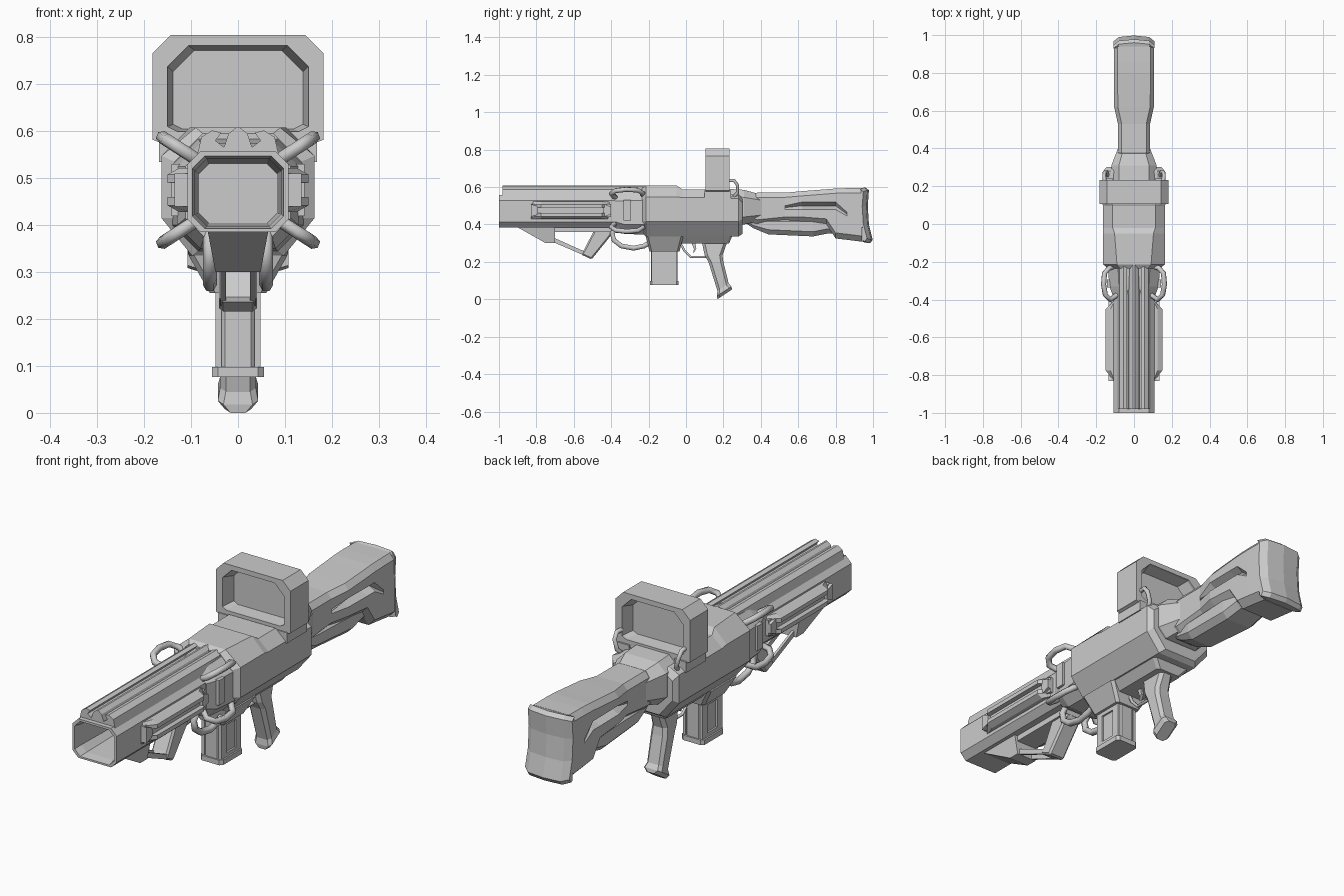
import bpy, bmesh
from mathutils import Vector


def loft(name, loops):
    """Skin equal-length closed loops and cap both ends."""
    bm = bmesh.new()
    rings = [[bm.verts.new(p) for p in lp] for lp in loops]
    n = len(rings[0])
    for a, b in zip(rings, rings[1:]):
        for i in range(n):
            j = (i + 1) % n
            bm.faces.new((a[i], a[j], b[j], b[i]))
    bm.faces.new(rings[0])
    bm.faces.new(rings[-1])
    bmesh.ops.recalc_face_normals(bm, faces=bm.faces)
    me = bpy.data.meshes.new(name)
    bm.to_mesh(me)
    bm.free()
    ob = bpy.data.objects.new(name, me)
    bpy.context.collection.objects.link(ob)
    return ob


def bevel(ob, width):
    m = ob.modifiers.new("bevel", 'BEVEL')
    m.width, m.segments, m.limit_method = width, 1, 'ANGLE'
    return ob


def octo(y, hw, z0, z1, c=0.03, d=None):
    """Chamfered rectangle in xz; c = top chamfer, d = bottom chamfer (x, z)."""
    cx, cz = c if isinstance(c, tuple) else (c, c)
    dx, dz = d or (cx, cz)
    half = [(hw - dx, z0), (hw, z0 + dz), (hw, z1 - cz), (hw - cx, z1)]
    return [(x, y, z) for x, z in half + [(-x, z) for x, z in reversed(half)]]


def slab(name, pts, x0, x1):
    """Side-view (y, z) profile extruded from x0 to x1."""
    return loft(name, [[(x, y, z) for y, z in pts] for x in (x0, x1)])


def tapered_box(name, lower, upper, c=0.012):
    """Vertical block; each end is (z, half width, y0, y1)."""
    def ring(z, w, a, b):
        h = [(w - c, a), (w, a + c), (w, b - c), (w - c, b)]
        return [(x, y, z) for x, y in h + [(-x, y) for x, y in reversed(h)]]
    return loft(name, [ring(*lower), ring(*upper)])


def pipe(name, pts, r):
    cu = bpy.data.curves.new(name, 'CURVE')
    cu.dimensions, cu.bevel_depth, cu.bevel_resolution, cu.use_fill_caps = '3D', r, 1, True
    sp = cu.splines.new('POLY')
    sp.points.add(len(pts) - 1)
    for p, q in zip(sp.points, pts):
        p.co = (*q, 1)
    ob = bpy.data.objects.new(name, cu)
    bpy.context.collection.objects.link(ob)
    bpy.ops.object.select_all(action='DESELECT')
    ob.select_set(True)
    bpy.context.view_layer.objects.active = ob
    bpy.ops.object.convert(target='MESH')


# barrel with open bore
loft("barrel", [octo(-0.22, 0.108, 0.385, 0.557, 0.028), octo(-1, 0.108, 0.385, 0.557, 0.028),
                octo(-1, 0.097, 0.393, 0.547, 0.026), octo(-0.96, 0.092, 0.398, 0.542, 0.026),
                octo(-0.65, 0.083, 0.405, 0.53, 0.02)])

# grooved top rail
half = [(0.088, 0.545), (0.078, 0.588), (0.055, 0.602), (0.036, 0.597), (0.048, 0.58),
        (0.03, 0.566), (0.02, 0.595), (0.004, 0.608)]
loft("top_rail", [[(x, y, z) for x, z in half + [(-x, z) for x, z in reversed(half)]]
                  for y in (-0.98, -0.2)])

# receiver body and its collar in front
loft("receiver", [octo(-0.235, 0.135, 0.355, 0.595, (0.06, 0.06)),
                  octo(-0.215, 0.163, 0.335, 0.608, (0.073, 0.06), (0.065, 0.08)),
                  octo(-0.05, 0.163, 0.335, 0.608, (0.06, 0.06), (0.065, 0.08)),
                  octo(-0.02, 0.163, 0.335, 0.588, (0.05, 0.045), (0.065, 0.08)),
                  octo(0.1, 0.163, 0.335, 0.588, (0.05, 0.045), (0.065, 0.08)),
                  octo(0.13, 0.163, 0.335, 0.565, (0.04, 0.025), (0.065, 0.08)),
                  octo(0.28, 0.163, 0.335, 0.56, (0.04, 0.02), (0.065, 0.08)),
                  octo(0.302, 0.145, 0.35, 0.545, (0.04, 0.03), (0.065, 0.08))])
loft("front_collar", [octo(-0.38, 0.112, 0.375, 0.565, 0.04), octo(-0.33, 0.13, 0.35, 0.575, 0.05),
                      octo(-0.22, 0.14, 0.345, 0.585, 0.055)])
loft("rear_collar", [octo(0.23, 0.12, 0.40, 0.59, 0.04), octo(0.31, 0.12, 0.40, 0.585, 0.04),
                     octo(0.40, 0.085, 0.42, 0.56, 0.03)])

# under-receiver rail and magazine well
tapered_box("lower_rail", (0.298, 0.06, -0.19, 0.23), (0.345, 0.1, -0.21, 0.25))
tapered_box("magazine_well", (0.255, 0.06, -0.195, -0.035), (0.335, 0.105, -0.215, -0.015))

# magazine, raised side frames, foot plate
tapered_box("magazine", (0.08, 0.04, -0.187, -0.046), (0.27, 0.04, -0.187, -0.046))
tapered_box("magazine_foot", (0.076, 0.055, -0.193, -0.04), (0.098, 0.055, -0.193, -0.04))
for s in (1, -1):
    for a, b, c, d in [(-0.185, -0.15, 0.09, 0.26), (-0.083, -0.048, 0.09, 0.26),
                       (-0.15, -0.083, 0.09, 0.115), (-0.15, -0.083, 0.238, 0.26)]:
        slab("magazine_frame", [(a, c), (b, c), (b, d), (a, d)], s * 0.035, s * 0.048)

# pistol grip: tapering downward, then flared at the toe
grip = [(0.305, 0.032, 0.085, 0.22), (0.235, 0.037, 0.10, 0.195), (0.2, 0.04, 0.12, 0.2)]
rings = [octo(0, w, a, b, 0.015) for z, w, a, b in grip]
loops = [[(x, t, z) for x, _, t in r] for r, (z, *_) in zip(rings, grip)]
# the toe is tilted, so z follows y
for w, a, b, za, zb in [(0.038, 0.168, 0.228, 0.045, 0.085), (0.043, 0.165, 0.243, 0.018, 0.068),
                        (0.028, 0.168, 0.246, 0.0, 0.052)]:
    loops.append([(x, t, za + (zb - za) * (t - a) / (b - a)) for x, _, t in octo(0, w, a, b, 0.012)])
loft("pistol_grip", loops)
pipe("trigger_guard", [(0, -0.03, 0.3), (0, -0.01, 0.262), (0, 0.025, 0.226), (0, 0.11, 0.226)], 0.007)
slab("trigger", [(0.03, 0.3), (0.05, 0.3), (0.055, 0.27), (0.04, 0.245), (0.042, 0.27)], -0.006, 0.006)

# sight hood: closed chamfered frame with a lens panel
OUT, INN = (0.182, 0.57, 0.805, 0.038, (0.03, 0.012)), (0.15, 0.6, 0.783, 0.045, (0.02, 0.01))
MID = (0.138, 0.605, 0.772, 0.045, (0.02, 0.01))
frame = [octo(0.168, *MID), octo(0.115, *INN), octo(0.105, *INN), octo(0.105, *OUT),
         octo(0.232, *OUT), octo(0.232, *INN), octo(0.222, *INN), octo(0.172, *MID)]
loft("sight_hood", frame)
for s in (1, -1):
    slab("sight_mount", [(0.1, 0.535), (0.24, 0.535), (0.24, 0.582), (0.1, 0.582)], s * 0.11, s * 0.168)
    pipe("sight_cable", [(s * 0.155, 0.225, 0.635), (s * 0.158, 0.258, 0.635), (s * 0.156, 0.275, 0.61),
                         (s * 0.145, 0.275, 0.57), (s * 0.135, 0.25, 0.54)], 0.01)

# side channels on the barrel: a backing strip and two flanges
for s in (1, -1):
    for name, inner, outer in [("channel_upper", (0.495, 0.522), (0.49, 0.508)),
                               ("channel_lower", (0.428, 0.455), (0.442, 0.46))]:
        loft(name, [[(s * x, y, z) for x, y in
                     [(0.1, -0.84), (xo, -0.775), (xo, -0.45), (0.1, -0.4)]]
                    for xo, z in [(0.125, inner[0]), (0.15, outer[0]), (0.15, outer[1]), (0.125, inner[1])]])
    loft("channel_core", [[(s * x, y, z) for y, z in [(-0.83, 0.44), (-0.4, 0.44), (-0.4, 0.51), (-0.83, 0.51)]]
                          for x in (0.1, 0.122)])
    for y in (-0.81, -0.42):
        slab("channel_end", [(y - 0.02, 0.44), (y + 0.02, 0.455), (y + 0.02, 0.495), (y - 0.02, 0.51)],
             s * 0.1, s * 0.135)

# cable loops around the front collar: four diagonal, two below
for s in (1, -1):
    for z, k in ((0.54, 1), (0.41, -1)):
        path = [(0.0, -0.375), (0.045, -0.4), (0.075, -0.375), (0.086, -0.32), (0.08, -0.26),
                (0.05, -0.232), (0.0, -0.225)]
        pipe("diagonal_cable", [(s * (0.088 + d * 0.85), y, z + k * d * 0.55) for d, y in path], 0.014)
    pipe("lower_cable", [(s * 0.06, y, z) for y, z in
                         [(-0.36, 0.39), (-0.395, 0.355), (-0.385, 0.315), (-0.345, 0.285),
                          (-0.28, 0.273), (-0.225, 0.285), (-0.19, 0.305)]], 0.015)
    slab("collar_clamp", [(-0.335, 0.42), (-0.295, 0.42), (-0.295, 0.53), (-0.335, 0.53)], s * 0.1, s * 0.142)

# folding foregrip: nose wedge, two links and the handle
loft("foregrip_nose", [[(s * x, y, z) for x, y, z in
                        [(0.065, -0.91, 0.39), (0.048, -0.75, 0.3), (0.048, -0.7, 0.3), (0.065, -0.7, 0.39)]]
                       for s in (1, -1)])
slab("foregrip_base", [(-0.72, 0.36), (-0.39, 0.36), (-0.39, 0.4), (-0.72, 0.4)], -0.05, 0.05)
for s in (1, -1):
    slab("foregrip_link", [(-0.72, 0.335), (-0.53, 0.25), (-0.53, 0.228), (-0.72, 0.31)], s * 0.026, s * 0.037)
bevel(slab("foregrip_handle", [(-0.48, 0.39), (-0.39, 0.385), (-0.39, 0.355), (-0.505, 0.213),
                               (-0.562, 0.24), (-0.545, 0.265)], -0.04, 0.04), 0.008)

# shoulder stock: y, half width, top, bottom, side recess depth
stations = [(0.3, 0.075, 0.54, 0.415, 0), (0.38, 0.085, 0.57, 0.395, 0), (0.53, 0.085, 0.57, 0.41, 0),
            (0.62, 0.105, 0.578, 0.41, 0.035), (0.75, 0.107, 0.588, 0.4, 0.045),
            (0.8, 0.107, 0.592, 0.325, 0.03), (0.86, 0.107, 0.594, 0.318, 0), (0.94, 0.106, 0.594, 0.308, 0)]
loops = []
for y, w, t, b, r in stations:
    m = 0.5 if r else (t + b) / 2
    g = 0.02 if r else 0.01
    h = [(w - 0.03, b), (w, b + 0.03), (w, m - g), (w - r, m), (w, m + g), (w, t - 0.025), (w - 0.02, t)]
    loops.append([(x, y, z) for x, z in h + [(-x, z) for x, z in reversed(h)]])
loft("shoulder_stock", loops)
loft("stock_underside", [octo(0.315, 0.05, 0.41, 0.44, 0.01), octo(0.36, 0.06, 0.38, 0.44, 0.015),
                         octo(0.44, 0.075, 0.347, 0.44, 0.025), octo(0.68, 0.085, 0.336, 0.44, 0.025),
                         octo(0.76, 0.08, 0.352, 0.44, 0.025), octo(0.82, 0.08, 0.352, 0.44, 0.025)])

# butt pad, curved across its width
pad = [(0.935, 0.592), (0.96, 0.597), (0.978, 0.583), (0.972, 0.5), (0.978, 0.4), (0.998, 0.318),
       (0.985, 0.3), (0.945, 0.306)]
loft("butt_pad", [[(x, y - dy * (y > 0.95), 0.45 + (z - 0.45) * k) for y, z in pad]
                  for x, dy, k in [(-0.108, 0.03, 0.94), (-0.08, 0.008, 1), (0, 0, 1),
                                   (0.08, 0.008, 1), (0.108, 0.03, 0.94)]])
